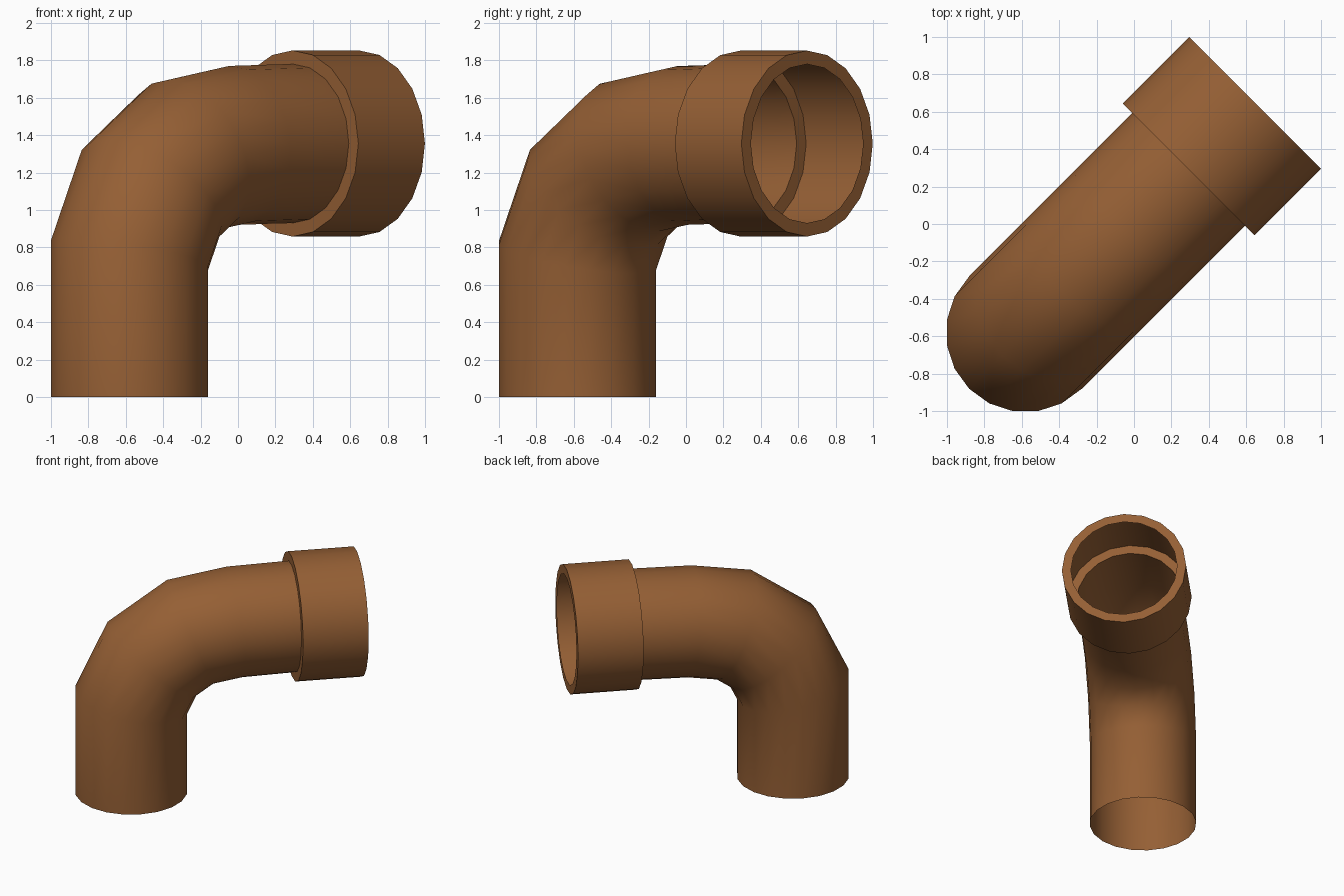
import bpy, bmesh
from math import sin, cos, tan, atan2, pi, sqrt, radians

if "Cube" in bpy.data.objects:
    bpy.data.objects.remove(bpy.data.objects["Cube"])

SIDES = 20
R_PIPE, R_SOCKET = 0.425, 0.497

mat = bpy.data.materials.new("brown_plastic")
mat.diffuse_color = (0.30, 0.115, 0.035, 1)
mat.use_nodes = True
mat.node_tree.nodes["Principled BSDF"].inputs["Base Color"].default_value = mat.diffuse_color


def place(s, w, z):
    # s runs along the diagonal of the elbow, w sideways to it
    return ((s - w) / sqrt(2), (s + w) / sqrt(2), z)


def ring(bm, s, z, tilt, radius, stretch=1.0):
    # tilt 0 = ring lies flat, 90 degrees = ring stands upright
    verts = []
    for i in range(SIDES):
        a = 2 * pi * i / SIDES
        u = radius * stretch * cos(a)
        verts.append(bm.verts.new(place(s + u * cos(tilt), radius * sin(a), z - u * sin(tilt))))
    return verts


def skin(name, build):
    bm = bmesh.new()
    rings = build(bm)
    for a, b in zip(rings, rings[1:]):
        for i in range(SIDES):
            j = (i + 1) % SIDES
            bm.faces.new((a[i], a[j], b[j], b[i])).smooth = True
    me = bpy.data.meshes.new(name)
    # crisp rims where a wall meets a flat annulus
    bm.normal_update()
    for e in bm.edges:
        if len(e.link_faces) == 2 and e.calc_face_angle() > radians(60):
            e.smooth = False
    bm.to_mesh(me)
    bm.free()
    me.materials.append(mat)
    ob = bpy.data.objects.new(name, me)
    bpy.context.collection.objects.link(ob)
    return ob


# centre line of the elbow: (along the diagonal, height)
path = [(-0.82, 0), (-0.82, 0.757), (-0.66, 1.09), (-0.368, 1.29), (-0.028, 1.345), (0.412, 1.355)]


def elbow(bm):
    dirs = [atan2(b[0] - a[0], b[1] - a[1]) for a, b in zip(path, path[1:])]
    rings = []
    for k, (s, z) in enumerate(path):
        if k == 0:
            tilt, half = 0, 0
        elif k == len(path) - 1:
            tilt, half = pi / 2, 0
        else:
            tilt = (dirs[k - 1] + dirs[k]) / 2
            half = (dirs[k] - dirs[k - 1]) / 2
        rings.append(ring(bm, s, z, tilt, R_PIPE, 1 / cos(half)))
    return rings


def socket(bm):
    # back annulus, outer wall, front annulus
    return [ring(bm, s, 1.355, pi / 2, r) for s, r in
            ((0.412, R_PIPE), (0.412, R_SOCKET), (0.915, R_SOCKET), (0.915, R_PIPE))]


skin("elbow_pipe", elbow)
skin("socket_collar", socket)
